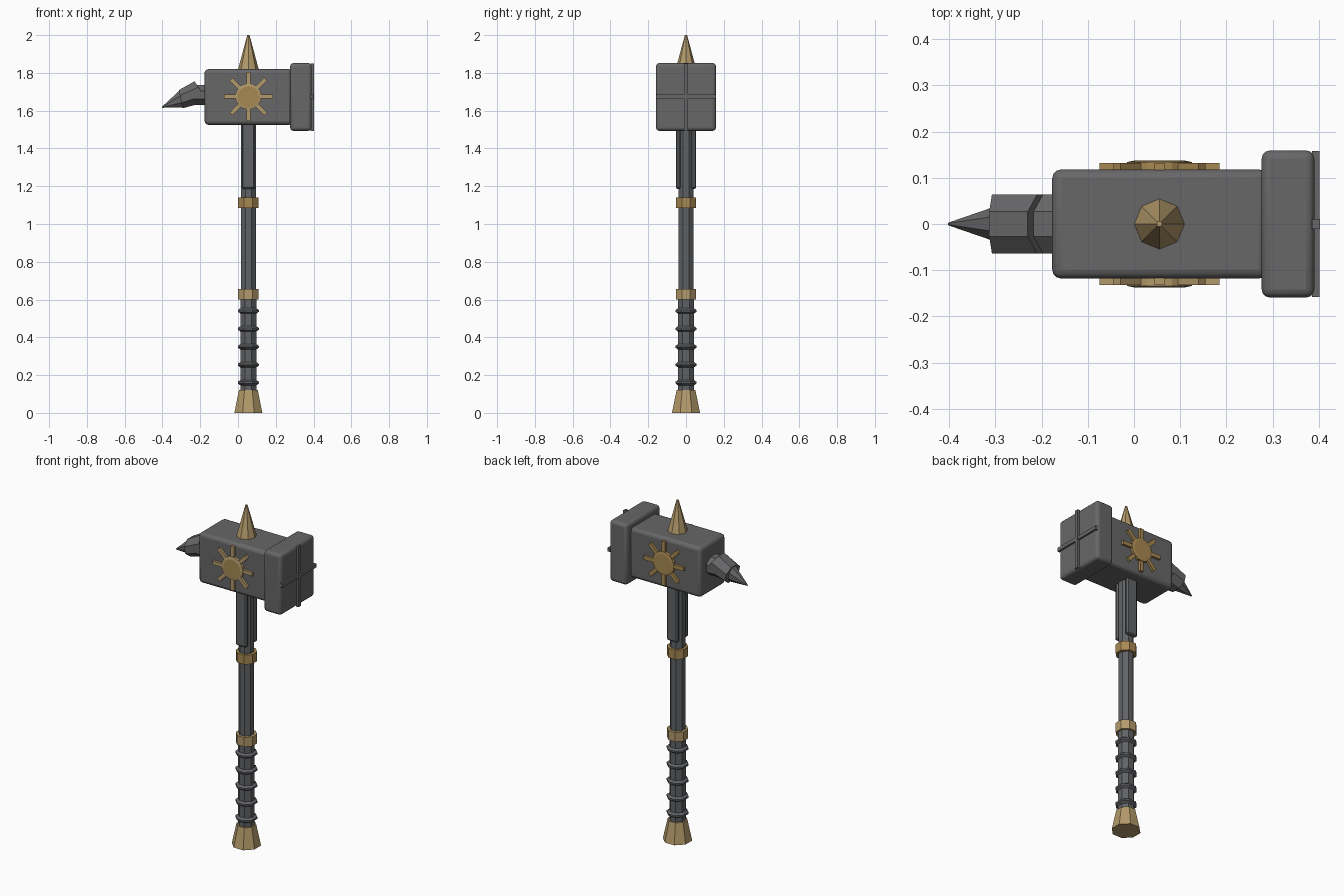
import bpy, bmesh, math
from mathutils import Vector, Matrix

if "Cube" in bpy.data.objects:
    bpy.data.objects.remove(bpy.data.objects["Cube"])

CX, CZ = 0.055, 1.675   # handle axis and head centre height


def material(name, rgb):
    m = bpy.data.materials.new(name)
    m.diffuse_color = (*rgb, 1)
    m.use_nodes = True
    m.node_tree.nodes["Principled BSDF"].inputs["Base Color"].default_value = m.diffuse_color
    return m


STEEL = material("steel grey", (0.135, 0.135, 0.14))
DARK = material("shaft grey", (0.12, 0.124, 0.132))
GOLD = material("gold", (0.39, 0.25, 0.085))
TAN = material("pale gold", (0.45, 0.32, 0.145))


def make(name, bm, mat, bevel=0, segments=2):
    bmesh.ops.recalc_face_normals(bm, faces=bm.faces)
    me = bpy.data.meshes.new(name)
    bm.to_mesh(me)
    bm.free()
    me.materials.append(mat)
    ob = bpy.data.objects.new(name, me)
    bpy.context.collection.objects.link(ob)
    if bevel:
        mod = ob.modifiers.new("bevel", 'BEVEL')
        mod.width, mod.segments = bevel, segments
    return ob


def loft(name, rings, mat):
    """Skin a list of vertex rings and cap both ends."""
    bm = bmesh.new()
    loops = [[bm.verts.new(p) for p in ring] for ring in rings]
    n = len(loops[0])
    for a, b in zip(loops, loops[1:]):
        for i in range(n):
            j = (i + 1) % n
            bm.faces.new((a[i], a[j], b[j], b[i]))
    bm.faces.new(loops[0])
    bm.faces.new(loops[-1])
    return make(name, bm, mat)


def turned(name, profile, mat, flat_front=True):
    """Eight-sided turning about the handle axis; profile is (radius, z)."""
    off = math.pi / 8 if flat_front else 0
    k = 1 / math.cos(math.pi / 8) if flat_front else 1
    rings = [[(CX + r * k * math.cos(off + i * math.pi / 4),
               r * k * math.sin(off + i * math.pi / 4), z) for i in range(8)]
             for r, z in profile]
    return loft(name, rings, mat)


def box(name, lo, hi, mat, bevel=0, segments=2, rot=None):
    lo, hi = Vector(lo), Vector(hi)
    bm = bmesh.new()
    bmesh.ops.create_cube(bm, size=1)
    bmesh.ops.scale(bm, vec=hi - lo, verts=bm.verts)
    bmesh.ops.translate(bm, vec=(lo + hi) / 2, verts=bm.verts)
    if rot:
        bm.transform(rot)
    return make(name, bm, mat, bevel, segments)


def slanted_ring(x, z, half_y, half_z, tilt):
    """Octagon facing -x, leaning by tilt (top leans to -x)."""
    k = 1 / math.cos(math.pi / 8)
    ring = []
    for i in range(8):
        a = math.pi / 8 + i * math.pi / 4
        h = half_z * k * math.sin(a)
        ring.append((x - h * math.sin(tilt), half_y * k * math.cos(a), z + h * math.cos(tilt)))
    return ring


# Handle
turned("pommel", [(0.074, 0), (0.05, 0.12)], TAN)
turned("grip", [(0.042, 0.11), (0.042, 0.61)], DARK)
turned("shaft", [(0.039, 0.6), (0.039, 1.54)], DARK)
for i in range(5):
    z = 0.16 + 0.095 * i
    turned(f"grip_ring_{i + 1}", [(0.041, z - 0.015), (0.055, z - 0.005),
                                  (0.055, z + 0.005), (0.041, z + 0.015)], DARK)
turned("lower_band", [(0.054, 0.6), (0.054, 0.655)], TAN)
turned("upper_band", [(0.054, 1.085), (0.054, 1.14)], GOLD)

# Side straps below the head
for s, tag in ((-1, "front"), (1, "back")):
    y0, y1 = sorted((s * 0.03, s * 0.054))
    box(f"{tag}_strap", (CX - 0.035, y0, 1.185), (CX + 0.035, y1, 1.54), DARK, 0.007, 1)

# Head block and striking face
for ob in (box("head_block", (-0.177, -0.118, 1.525), (0.29, 0.118, 1.82), STEEL, 0.02, 3),
           box("striking_block", (0.276, -0.159, 1.493), (0.39, 0.159, 1.852), STEEL, 0.018, 3)):
    ob.select_set(True)
    bpy.context.view_layer.objects.active = ob
    bpy.ops.object.shade_smooth_by_angle(angle=math.radians(35))
    ob.select_set(False)
box("face_bar_upright", (0.385, -0.011, 1.493), (0.402, 0.011, 1.85), STEEL)
box("face_bar_level", (0.385, -0.158, CZ - 0.011), (0.401, 0.158, CZ + 0.011), STEEL)

# Top spike
turned("top_spike", [(0.057, 1.81), (0.006, 2.0)], TAN, False)

# Rear pick in three increasingly tilted pieces
loft("pick_collar", [slanted_ring(-0.16, 1.683, 0.064, 0.053, 0),
                     slanted_ring(-0.225, 1.683, 0.064, 0.053, 0)], STEEL)
loft("pick_middle", [slanted_ring(-0.195, 1.702, 0.064, 0.064, math.radians(33)),
                     slanted_ring(-0.303, 1.661, 0.064, 0.049, math.radians(12))], STEEL)
loft("pick_point", [slanted_ring(-0.295, 1.664, 0.038, 0.047, math.radians(14)),
                    slanted_ring(-0.401, 1.618, 0.003, 0.003, math.radians(20))], STEEL)

# Sun emblems on both sides
for s, tag, mat in ((-1, "front", TAN), (1, "back", GOLD)):
    def disc_ring(r, y):
        return [(CX + r * math.cos(i * math.pi / 8), s * y, CZ + r * math.sin(i * math.pi / 8))
                for i in range(16)]
    ob = loft(f"{tag}_sun_disc", [disc_ring(0.07, 0.11), disc_ring(0.07, 0.134),
                                  disc_ring(0.055, 0.137)], mat)
    ob.data.materials.append(GOLD)
    ob.data.polygons[-1].material_index = 1   # raised centre
    y0, y1 = sorted((s * 0.11, s * 0.132))
    for i in range(8):
        rot = Matrix.Translation((CX, 0, CZ)) @ Matrix.Rotation(i * math.pi / 4, 4, 'Y')
        box(f"{tag}_sun_ray_{i + 1}", (0.065, y0, -0.011), (0.13, y1, 0.011), mat, rot=rot)
